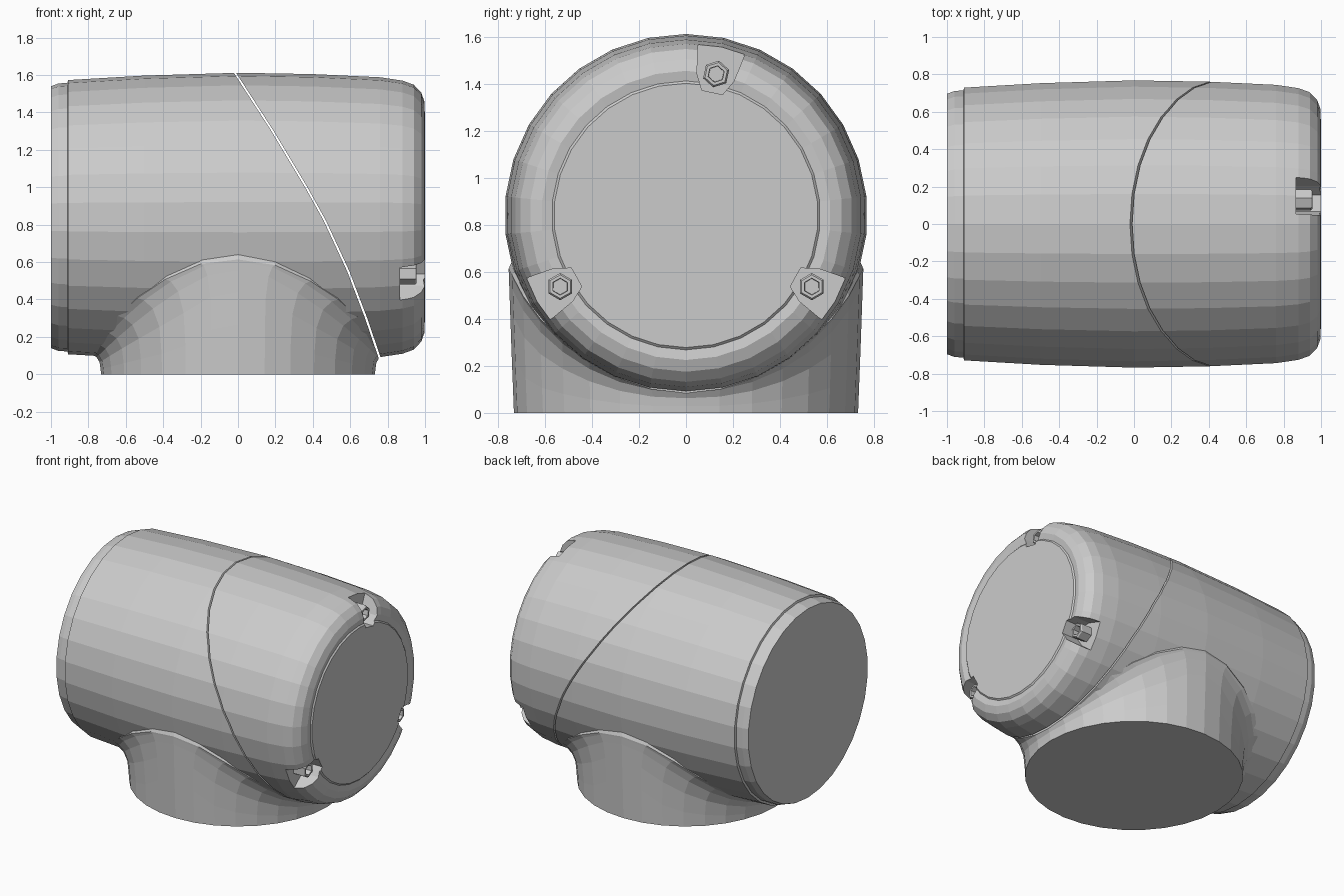
import bpy, bmesh
from math import sin, cos, pi, sqrt, radians, atan2

if "Cube" in bpy.data.objects:
    bpy.data.objects.remove(bpy.data.objects["Cube"])

AXIS_Z = 0.84      # height of the barrel axis
SEG = 30


def make(name, bm):
    bmesh.ops.recalc_face_normals(bm, faces=bm.faces)
    me = bpy.data.meshes.new(name)
    bm.to_mesh(me)
    bm.free()
    ob = bpy.data.objects.new(name, me)
    bpy.context.collection.objects.link(ob)
    return ob


def loft(name, rings):
    """Skin closed rings of points and cap both ends."""
    bm = bmesh.new()
    vs = [[bm.verts.new(p) for p in r] for r in rings]
    n = len(vs[0])
    for a, b in zip(vs, vs[1:]):
        for i in range(n):
            bm.faces.new((a[i], a[(i + 1) % n], b[(i + 1) % n], b[i]))
    bm.faces.new(vs[0])
    bm.faces.new(vs[-1])
    return make(name, bm)


def boolean(ob, other, op, keep=False):
    m = ob.modifiers.new("cut", 'BOOLEAN')
    m.operation, m.object, m.solver = op, other, 'EXACT'
    dg = bpy.context.evaluated_depsgraph_get()
    me = bpy.data.meshes.new_from_object(ob.evaluated_get(dg))
    ob.modifiers.clear()
    ob.data = me
    if not keep:
        bpy.data.objects.remove(other)


# Barrel profile along x: (x, radius)
PROFILE = [(-1, .70), (-.96, .715), (-.912, .718), (-.908, .733), (-.5, .757),
           (0, .772), (.4, .765), (.76, .748), (.88, .73), (.94, .708),
           (.98, .665), (.998, .615), (.991, .572), (1, .562)]


def barrel_radius(x):
    for (x0, r0), (x1, r1) in zip(PROFILE, PROFILE[1:]):
        if x0 <= x <= x1:
            return r0 + (r1 - r0) * (x - x0) / (x1 - x0)
    return .7


def barrel_bottom(x, y):
    return AXIS_Z - sqrt(max(barrel_radius(x) ** 2 - y * y, 0))


# Horizontal barrel
housing = loft("joint_housing", [
    [(x, r * sin(2 * pi * i / SEG), AXIS_Z + r * cos(2 * pi * i / SEG)) for i in range(SEG)]
    for x, r in PROFILE])

# Round standing collar, filleted into the underside of the barrel
cols = []
for i in range(32):
    c, s = cos(2 * pi * i / 32), sin(2 * pi * i / 32)
    y = .735 * s
    h = barrel_bottom(.735 * c, y)
    f = min(.6 * h, .28)
    start = max(h - 1.2 * f, .03)
    x_end = c * (.735 + f)
    z_end = barrel_bottom(x_end, y) + .01
    pts = [(.732 * c, .732 * s, 0)]
    for t in (0, .3, .6, .85, 1):
        px = c * (.735 + f * t * t)
        pz = (1 - t) ** 2 * start + 2 * t * (1 - t) * h + t * t * z_end
        pts.append((px, s * (.733 + .035 * pz), pz))
    pts.append((.55 * c, .6 * s, AXIS_Z + .1))
    cols.append(pts)
collar = loft("collar", list(zip(*cols)))
boolean(housing, collar, 'UNION')

# Curved seam splits the cover from the housing
SEAM = [(-.13, 1.78), (-.015, 1.61), (.185, 1.3), (.365, 1.0), (.465, .82),
        (.59, .55), (.685, .3), (.76, .08), (.80, -.05)]


def seam_prism(name, shift):
    outline = [(x + shift, z) for x, z in SEAM] + [(1.5, -.05), (1.5, 1.78)]
    return loft(name, [[(x, y, z) for x, z in outline] for y in (-1.2, 1.2)])


cover = housing.copy()
cover.data = housing.data.copy()
cover.name = "end_cover"
bpy.context.collection.objects.link(cover)
boolean(housing, seam_prism("seam_a", -.006), 'DIFFERENCE')
boolean(cover, seam_prism("seam_b", .006), 'INTERSECT')

# Three screw pockets open to the rim, each with a socket screw
POCKET = [(.535, -.045), (.535, .045), (.60, .08), (.71, .10), (.85, .10),
          (.85, -.10), (.71, -.10), (.60, -.08)]
for k, (cy, cz) in enumerate([(.13, .61), (-.53, -.30), (.53, -.30)]):
    a = atan2(cz, cy)

    def place(x, u, v):
        return (x, u * cos(a) - v * sin(a), AXIS_Z + u * sin(a) + v * cos(a))

    cutter = loft("pocket", [[place(x, u, v) for u, v in POCKET] for x in (.865, 1.1)])
    boolean(cover, cutter, 'DIFFERENCE')
    loft(f"screw_{k + 1}", [
        [place(x, .615 + r * cos(2 * pi * j / 6), r * sin(2 * pi * j / 6)) for j in range(6)]
        for x, r in [(.86, .058), (.945, .058), (.955, .05), (.955, .036), (.91, .034)]])
